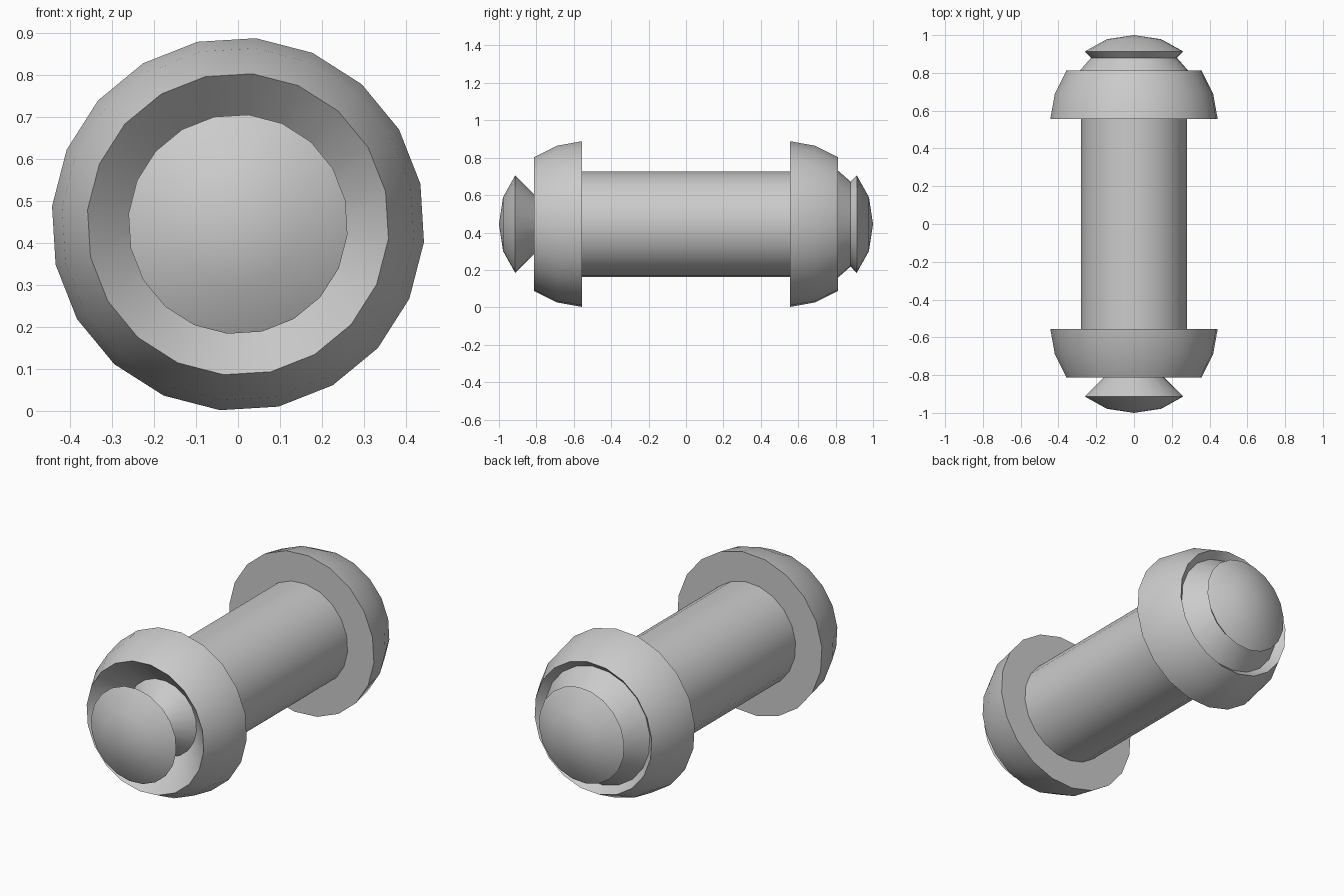
import bpy, bmesh
from math import sin, cos, radians, tau

if "Cube" in bpy.data.objects:
    bpy.data.objects.remove(bpy.data.objects["Cube"])

SIDES = 20
CENTRE_Z = 0.445
TURN = radians(5.5)


def lathe(name, profile, end=1):
    """Revolve (radius, y) points around the long axis; end=-1 mirrors in y."""
    bm = bmesh.new()
    rings = []
    for r, y in profile:
        if r == 0:
            rings.append([bm.verts.new((0, y * end, CENTRE_Z))] * SIDES)
            continue
        rings.append([bm.verts.new((r * sin(TURN + tau * i / SIDES), y * end,
                                    CENTRE_Z + r * cos(TURN + tau * i / SIDES)))
                      for i in range(SIDES)])
    for a, b in zip(rings, rings[1:]):
        for i in range(SIDES):
            j = (i + 1) % SIDES
            corners = list(dict.fromkeys((a[i], a[j], b[j], b[i])))
            bm.faces.new(corners)
    bmesh.ops.recalc_face_normals(bm, faces=bm.faces)
    mesh = bpy.data.meshes.new(name)
    bm.to_mesh(mesh)
    bm.free()
    obj = bpy.data.objects.new(name, mesh)
    bpy.context.collection.objects.link(obj)
    bpy.ops.object.select_all(action='DESELECT')
    obj.select_set(True)
    bpy.context.view_layer.objects.active = obj
    bpy.ops.object.shade_smooth_by_angle(angle=radians(35))
    return obj


# Central shaft
lathe("shaft", [(0.283, -0.556), (0.283, 0.556)])

# Rounded collars with a conical recess in the outer face
collar = [(0.283, 0.556), (0.445, 0.556), (0.421, 0.69), (0.36, 0.812)]
lathe("front_collar", collar + [(0.21, 0.662)], -1)
lathe("back_collar", collar + [(0.322, 0.774)])

# Domed end buttons on waisted plugs that meet the recess walls
dome = [(0, 1.0), (0.145, 0.978), (0.262, 0.913)]
lathe("front_button", dome + [(0.11, 0.762), (0.21, 0.662)], -1)
lathe("back_button", dome + [(0.228, 0.88), (0.322, 0.774)])
